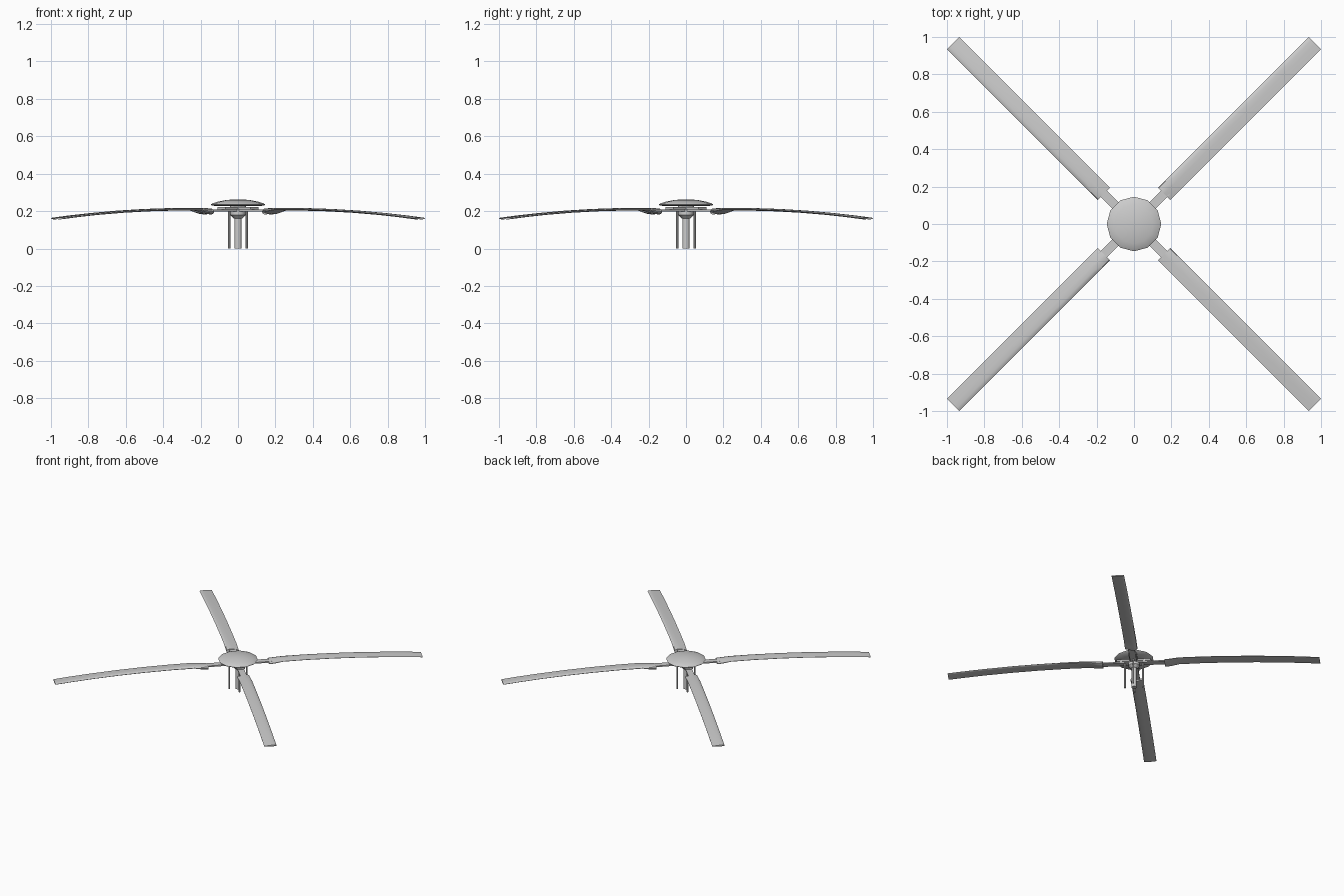
import bpy, bmesh, math
from mathutils import Matrix, Vector

if "Cube" in bpy.data.objects:
    bpy.data.objects.remove(bpy.data.objects["Cube"])


def make(name, verts, faces, matrix=Matrix(), angle=35):
    me = bpy.data.meshes.new(name)
    me.from_pydata([matrix @ Vector(v) for v in verts], [], faces)
    bm = bmesh.new()
    bm.from_mesh(me)
    bmesh.ops.recalc_face_normals(bm, faces=bm.faces)
    bm.to_mesh(me)
    bm.free()
    ob = bpy.data.objects.new(name, me)
    bpy.context.collection.objects.link(ob)
    bpy.context.view_layer.objects.active = ob
    bpy.ops.object.select_all(action='DESELECT')
    ob.select_set(True)
    bpy.ops.object.shade_smooth_by_angle(angle=math.radians(angle))
    return ob


def loft(name, rings, matrix=Matrix(), angle=35):
    n = len(rings[0])
    verts = [v for r in rings for v in r]
    faces = [(k * n + i, k * n + (i + 1) % n, (k + 1) * n + (i + 1) % n, (k + 1) * n + i)
             for k in range(len(rings) - 1) for i in range(n)]
    faces += [tuple(range(n))[::-1], tuple(range(len(verts) - n, len(verts)))]
    return make(name, verts, faces, matrix, angle)


def lathe(name, profile, sides, x=0.0, matrix=Matrix(), angle=35):
    rings = [[(x + r * math.cos(2 * math.pi * i / sides), r * math.sin(2 * math.pi * i / sides), z)
              for i in range(sides)] for r, z in profile]
    return loft(name, rings, matrix, angle)


def box(name, x0, x1, y0, y1, z0, z1, matrix=Matrix()):
    ring = lambda x: [(x, y0, z0), (x, y1, z0), (x, y1, z1), (x, y0, z1)]
    return loft(name, [ring(x0), ring(x1)], matrix)


# Domed cap, mast and hub
lathe("hub_cap", [(0.06, 0.226), (0.14, 0.229), (0.146, 0.235), (0.135, 0.242), (0.105, 0.251),
                  (0.07, 0.258), (0.035, 0.262), (0.002, 0.263)], 12, angle=50)
lathe("mast", [(0.02, 0), (0.02, 0.2)], 12)
lathe("hub", [(0.022, 0.16), (0.042, 0.18), (0.042, 0.228)], 12)

# Blade section (chord, height) and span stations (radius, top z, thickness)
section = [(-0.046, -0.55), (0.0, -0.95), (0.03, -1.0), (0.043, -0.8),
           (0.046, -0.5), (0.042, -0.2), (0.025, 0.0), (0.0, -0.02), (-0.046, -0.4)]
stations = [(0.227, 0.214, 0.032), (0.265, 0.216, 0.030), (0.33, 0.217, 0.015), (0.50, 0.216, 0.013),
            (0.70, 0.211, 0.012), (0.90, 0.202, 0.011), (1.10, 0.189, 0.010),
            (1.25, 0.177, 0.010), (1.367, 0.166, 0.010)]

for k in range(4):
    m = Matrix.Rotation(math.radians(45 + 90 * k), 4, 'Z')
    # Drooping blade with a thick root
    loft(f"blade_{k}", [[(r, c, z + h * t) for c, h in section] for r, z, t in stations], m, 40)
    # Arm joining hub and blade, with a wider inner clamp
    box(f"blade_arm_{k}", 0.02, 0.26, -0.024, 0.024, 0.199, 0.209, m)
    box(f"arm_clamp_{k}", 0.02, 0.125, -0.03, 0.03, 0.209, 0.222, m)
    # Control rod
    lathe(f"control_rod_{k}", [(0.0065, 0), (0.0065, 0.205)], 8, 0.066, m)
